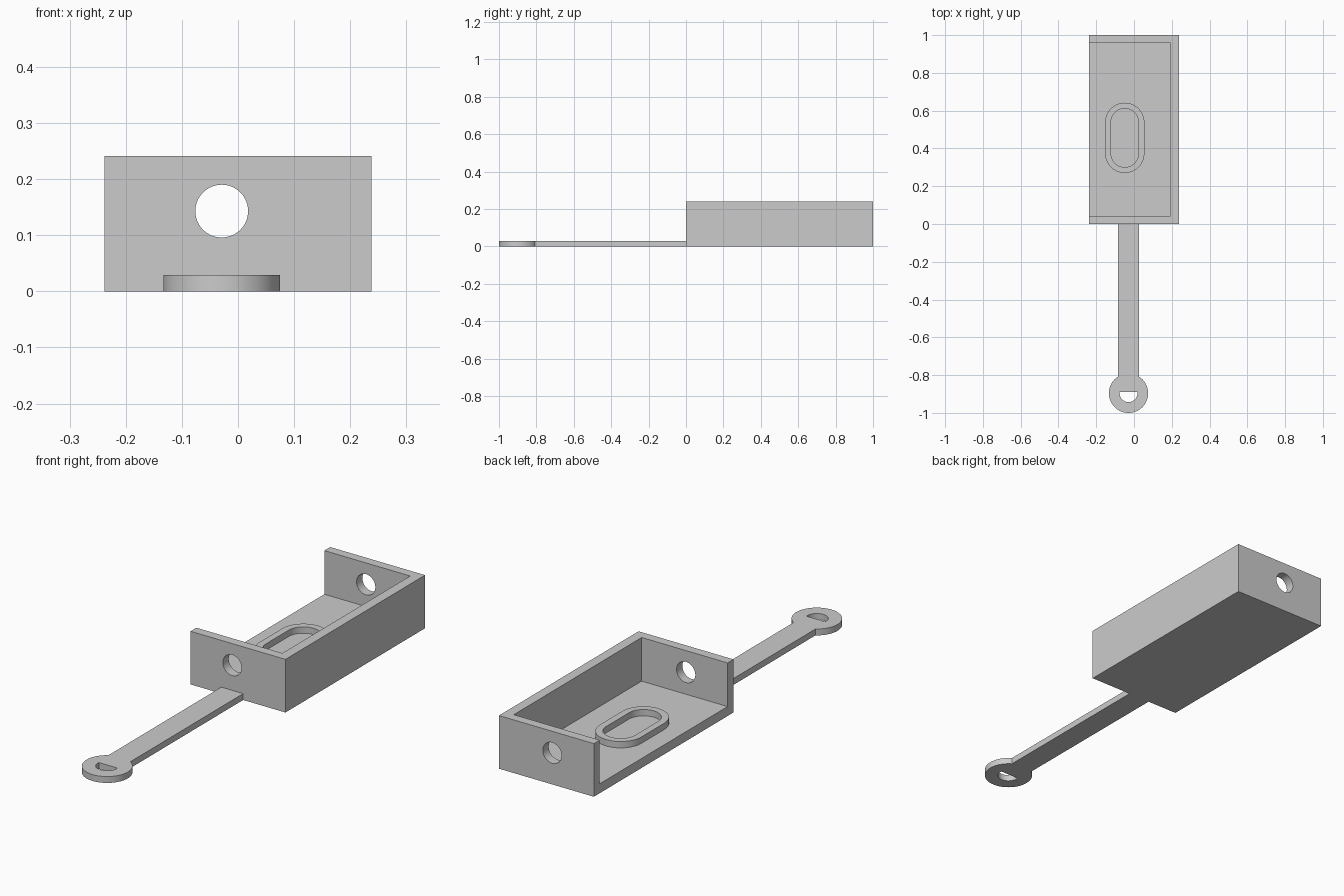
import bpy
import bmesh
from math import pi, cos, sin
from mathutils import Matrix

cube = bpy.data.objects.get("Cube")
if cube:
    bpy.data.objects.remove(cube, do_unlink=True)

grey = bpy.data.materials.new("plain grey")
grey.use_nodes = True
COLOUR = (0.6, 0.6, 0.6, 1)
grey.diffuse_color = COLOUR
grey.node_tree.nodes["Principled BSDF"].inputs["Base Color"].default_value = COLOUR

AXIS_X = -0.029     # centre line of the strap and bolt holes
HEIGHT, FLOOR = 0.241, 0.043
STRAP_TOP = 0.029


def prism(name, outline, z0, z1):
    """Extrude a flat outline from z0 up to z1."""
    bm = bmesh.new()
    face = bm.faces.new([bm.verts.new((x, y, z0)) for x, y in outline])
    top = bmesh.ops.extrude_face_region(bm, geom=[face])["geom"]
    verts = [v for v in top if isinstance(v, bmesh.types.BMVert)]
    bmesh.ops.translate(bm, verts=verts, vec=(0, 0, z1 - z0))
    bmesh.ops.recalc_face_normals(bm, faces=bm.faces)
    mesh = bpy.data.meshes.new(name)
    bm.to_mesh(mesh)
    bm.free()
    mesh.materials.append(grey)
    obj = bpy.data.objects.new(name, mesh)
    bpy.context.collection.objects.link(obj)
    return obj


def box(name, x0, x1, y0, y1, z0, z1):
    return prism(name, [(x0, y0), (x1, y0), (x1, y1), (x0, y1)], z0, z1)


def slot(x, y, radius, half=0.0, steps=32):
    """Circle outline, stretched along y into a slot when half > 0."""
    points = []
    for start, shift in ((0, half), (pi, -half)):
        for i in range(steps + (1 if half else 0)):
            a = start + pi * i / steps
            points.append((x + radius * cos(a), y + shift + radius * sin(a)))
    return points


def combine(target, other, operation):
    """Apply a boolean and remove the helper."""
    mod = target.modifiers.new(operation.title(), 'BOOLEAN')
    mod.object, mod.operation, mod.solver = other, operation, 'EXACT'
    bpy.context.view_layer.objects.active = target
    bpy.ops.object.modifier_apply(modifier=mod.name)
    bpy.data.objects.remove(other, do_unlink=True)


# Tray: floor, two end walls and one long wall, open on the other side
tray = box("tray", -0.238, 0.238, 0, 1, 0, HEIGHT)
combine(tray, box("cavity", -0.4, 0.193, 0.042, 0.958, FLOOR, 0.5), 'DIFFERENCE')

# Bolt hole through both end walls
drill = prism("drill", slot(0, 0, 0.047), -0.2, 1.2)
drill.data.transform(Matrix.Translation((AXIS_X, 0, 0.143)) @ Matrix.Rotation(-pi / 2, 4, 'X'))
combine(tray, drill, 'DIFFERENCE')

# Raised slot-shaped rim on the floor
rim = prism("slot_rim", slot(-0.049, 0.456, 0.104, 0.082), FLOOR - 0.005, FLOOR + 0.029)
combine(rim, prism("rim_cutter", slot(-0.049, 0.456, 0.073, 0.082), 0, 0.2), 'DIFFERENCE')

# Strap with an eyelet; the strap covers the back half of the eyelet hole
strap = prism("strap", slot(AXIS_X, -0.896, 0.104), 0, STRAP_TOP)
combine(strap, prism("eye_cutter", slot(AXIS_X, -0.896, 0.047), -0.1, 0.1), 'DIFFERENCE')
combine(strap, box("strap_bar", AXIS_X - 0.055, AXIS_X + 0.055, -0.889, 0, 0, STRAP_TOP), 'UNION')

# Smooth the round walls, keep edges sharp
for obj in (tray, rim, strap):
    bpy.ops.object.select_all(action='DESELECT')
    obj.select_set(True)
    bpy.context.view_layer.objects.active = obj
    bpy.ops.object.shade_smooth_by_angle(angle=0.5)
